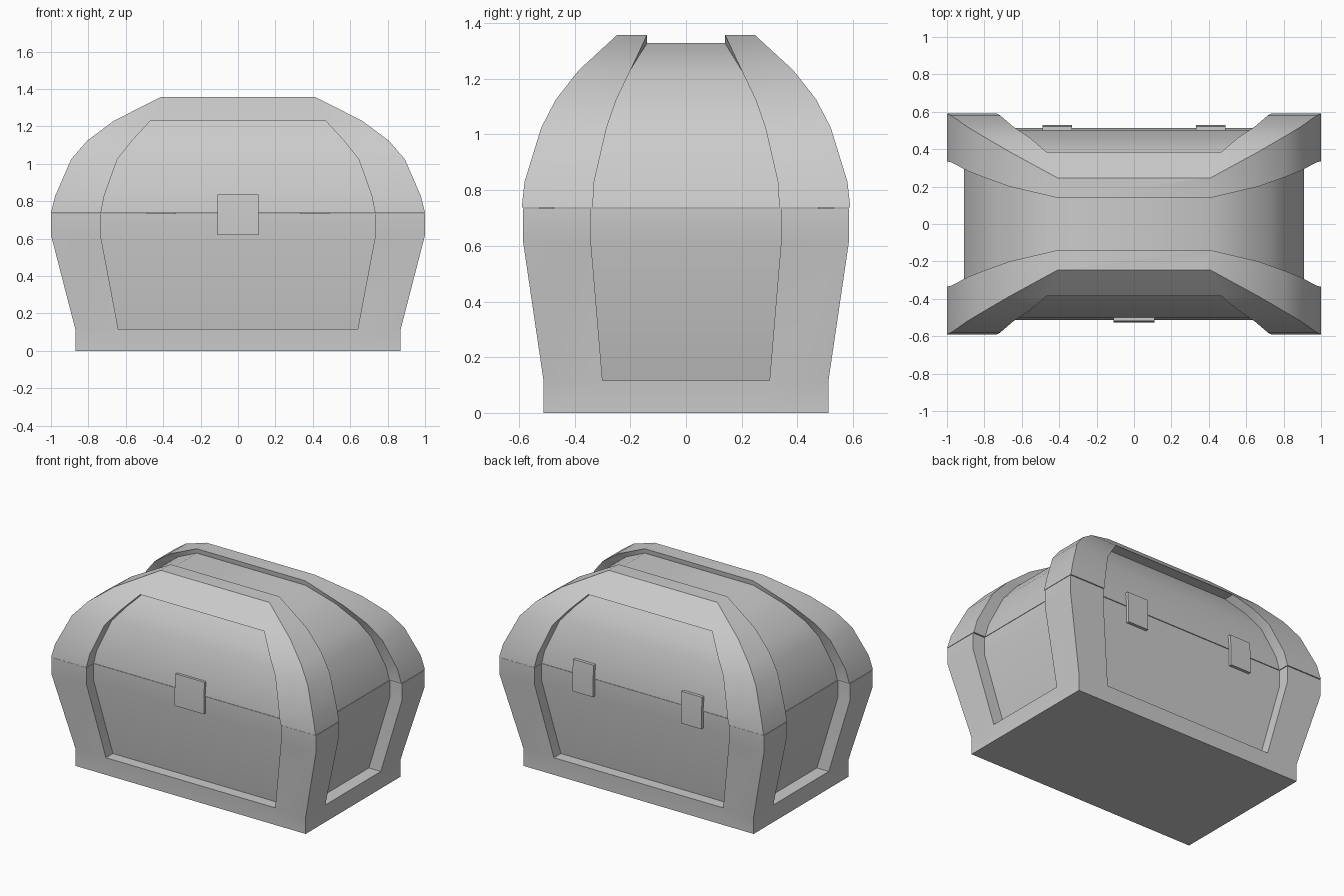
import bpy, bmesh

if "Cube" in bpy.data.objects:
    bpy.data.objects.remove(bpy.data.objects["Cube"])

# Level: z, half width X, half depth Y, front panel half width, side panel half depth,
#        front recess, side recess
BASE = [
    (0.0,   0.87, 0.512, 0.64,  0.30, 0, 0),
    (0.117, 0.87, 0.512, 0.64,  0.30, 0, 0),
    (0.117, 0.87, 0.512, 0.64,  0.30, 0.075, 0.09),
    (0.62,  1.0,  0.586, 0.735, 0.342, 0.076, 0.09),
    (0.735, 1.0,  0.586, 0.735, 0.342, 0.076, 0.09),
]
LID = [
    (0.738, 1.0,   0.590, 0.733, 0.335, 0.078, 0.09),
    (0.83,  0.977, 0.580, 0.715, 0.33,  0.078, 0.09),
    (1.025, 0.892, 0.520, 0.645, 0.285, 0.075, 0.085),
    (1.125, 0.805, 0.468, 0.565, 0.25,  0.075, 0.078),
    (1.23,  0.665, 0.386, 0.468, 0.20,  0.075, 0.07),
    (1.23,  0.665, 0.386, 0.468, 0.20,  0,     0.07),
    (1.358, 0.41,  0.247, 0.38,  0.14,  0,     0),
]
TOP_DROP = 0.03


def ring(bm, level):
    """Plan outline with recessed front, back and side panels (20 points)."""
    z, X, Y, f, s, d, e = level
    half = [(-f, d - Y), (f, d - Y), (f, -Y), (X, -Y), (X, -s),
            (X - e, -s), (X - e, s), (X, s), (X, Y), (f, Y)]
    return [bm.verts.new((x, y, z)) for x, y in half + [(-x, -y) for x, y in half]]


def finish(bm, name):
    bmesh.ops.remove_doubles(bm, verts=bm.verts, dist=0.0005)
    bmesh.ops.recalc_face_normals(bm, faces=bm.faces)
    mesh = bpy.data.meshes.new(name)
    bm.to_mesh(mesh)
    bm.free()
    ob = bpy.data.objects.new(name, mesh)
    bpy.context.collection.objects.link(ob)
    bpy.ops.object.select_all(action='DESELECT')
    ob.select_set(True)
    bpy.context.view_layer.objects.active = ob
    bpy.ops.object.shade_smooth_by_angle(angle=0.5)
    return ob


def loft(bm, levels):
    rings = [ring(bm, lv) for lv in levels]
    for a, b in zip(rings, rings[1:]):
        for i in range(20):
            j = (i + 1) % 20
            bm.faces.new((a[i], a[j], b[j], b[i]))
    bm.faces.new(rings[0][::-1])
    return rings[-1]


# Chest body
bm = bmesh.new()
bm.faces.new(loft(bm, BASE))
finish(bm, "chest_base")

# Domed lid: two frame ridges with a sunken band between them
bm = bmesh.new()
top = loft(bm, LID)
for i in (5, 6, 15, 16):
    top[i].co.z -= TOP_DROP
for idx in ((17, 18, 19, 0, 1, 2, 3, 4), (16, 17, 4, 5), (5, 6, 15, 16),
            (6, 7, 14, 15), range(7, 15)):
    bm.faces.new([top[i] for i in idx])
finish(bm, "chest_lid")


# Folded metal plates: front clasp and rear hinges
def plate(name, x, half_w, side, y):
    profile = [(0.48, 0.62), (y, 0.62), (y, 0.74), (y - 0.008, 0.835), (0.47, 0.835)]
    bm = bmesh.new()
    face = bm.faces.new([bm.verts.new((x - half_w, side * py, pz)) for py, pz in profile])
    out = bmesh.ops.extrude_face_region(bm, geom=[face], use_keep_orig=True)
    bmesh.ops.translate(bm, vec=(2 * half_w, 0, 0),
                        verts=[g for g in out["geom"] if isinstance(g, bmesh.types.BMVert)])
    finish(bm, name)


plate("front_clasp", 0, 0.11, -1, 0.526)
for label, x in (("left", -0.41), ("right", 0.41)):
    plate("hinge_" + label, x, 0.078, 1, 0.53)
